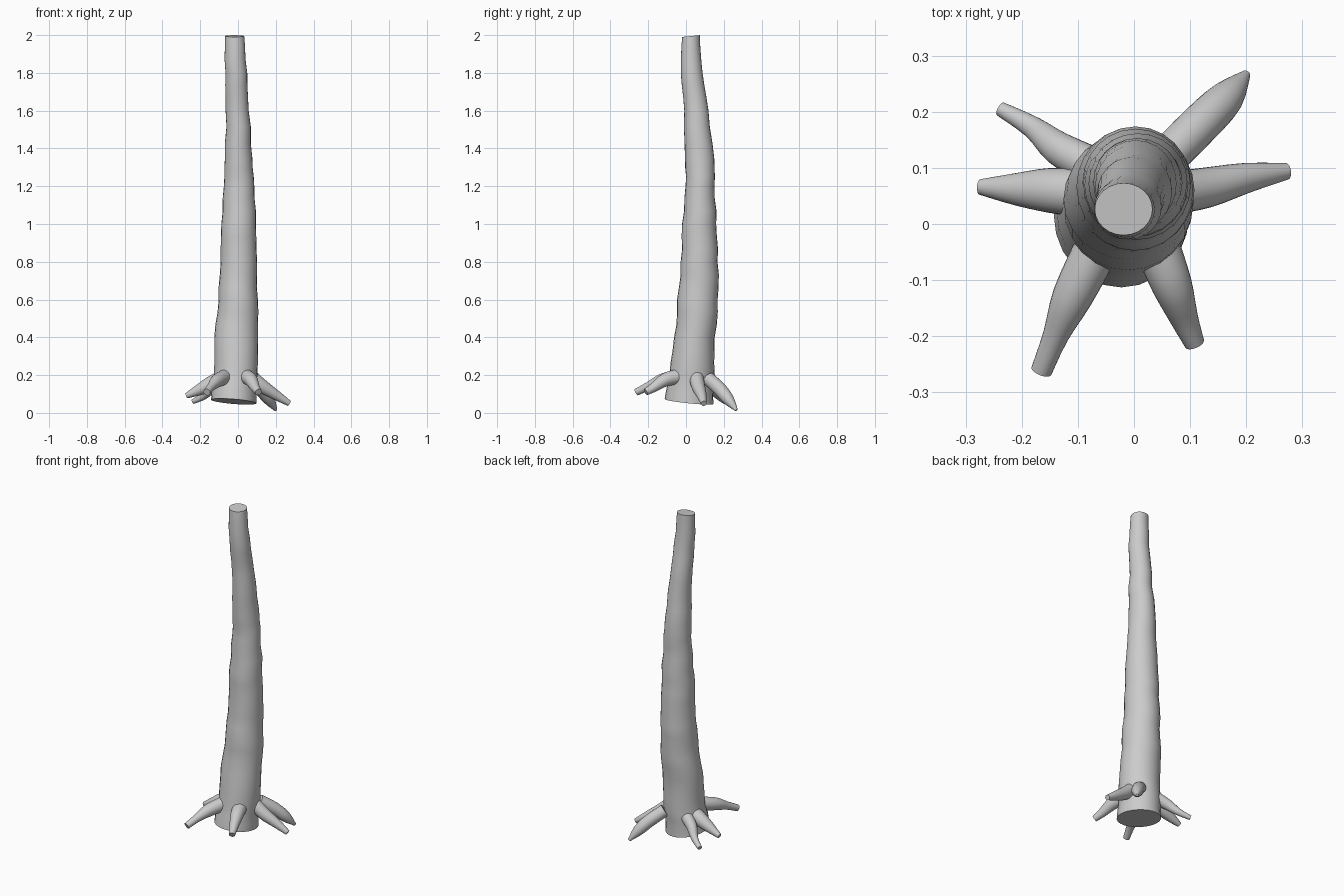
import bpy
import bmesh
import math
import random
from mathutils import Vector

random.seed(4)
SIDES = 24

default_cube = bpy.data.objects.get("Cube")
if default_cube:
    bpy.data.objects.remove(default_cube, do_unlink=True)

# One grey for the whole stump and its roots
bark = bpy.data.materials.new("bark_grey")
bark.use_nodes = True
grey = (0.6, 0.6, 0.6, 1)
bark.diffuse_color = grey
bark.node_tree.nodes["Principled BSDF"].inputs["Base Color"].default_value = grey


def skin_rings(name, rings):
    """Join rings of points into a closed, smooth tube with flat ends."""
    bm = bmesh.new()
    loops = [[bm.verts.new(point) for point in ring] for ring in rings]
    for low, high in zip(loops, loops[1:]):
        for i in range(len(low)):
            j = (i + 1) % len(low)
            bm.faces.new((low[i], low[j], high[j], high[i]))
    bm.faces.new(loops[0][::-1])
    bm.faces.new(loops[-1])
    bmesh.ops.recalc_face_normals(bm, faces=bm.faces)
    mesh = bpy.data.meshes.new(name)
    bm.to_mesh(mesh)
    bm.free()
    mesh.materials.append(bark)
    obj = bpy.data.objects.new(name, mesh)
    bpy.context.collection.objects.link(obj)
    bpy.ops.object.select_all(action="DESELECT")
    obj.select_set(True)
    bpy.context.view_layer.objects.active = obj
    bpy.ops.object.shade_smooth_by_angle(angle=math.radians(45))
    return obj


def spline(keys, steps):
    """Smoothly interpolate a list of equal length tuples."""
    keys = [Vector(key) for key in keys]
    padded = [keys[0]] + keys + [keys[-1]]
    result = []
    for a, b, c, d in zip(padded, padded[1:], padded[2:], padded[3:]):
        for s in range(steps):
            t = s / steps
            result.append(b + (c - a) * (t / 2)
                          + (a * 2 - b * 5 + c * 4 - d) * (t * t / 2)
                          + (b * 3 - a - c * 3 + d) * (t ** 3 / 2))
    return result + [keys[-1]]


# Trunk: height, then the right, left, front and back limits
heights = [0.06, 0.2, 0.4, 0.6, 0.8, 1.0, 1.2, 1.35, 1.6, 1.8, 1.995]
right = [-0.143, -0.13, -0.123, -0.105, -0.095, -0.088, -0.078, -0.07, -0.062, -0.07, -0.07]
left = [0.098, 0.1, 0.108, 0.103, 0.098, 0.095, 0.083, 0.075, 0.06, 0.045, 0.033]
front = [-0.113, -0.09, -0.06, -0.045, -0.025, -0.018, -0.003, -0.005, -0.01, -0.025, -0.02]
back = [0.145, 0.15, 0.155, 0.17, 0.17, 0.163, 0.15, 0.15, 0.118, 0.09, 0.073]


def resample(values):
    return [point.x for point in spline([(v, 0) for v in values], 3)]


sections = list(zip(*map(resample, (heights, right, left, front, back))))
trunk_rings = []
for n, (z, x0, x1, y0, y1) in enumerate(sections):
    is_end = n in (0, len(sections) - 1)
    wobble = 0 if is_end else 0.004
    cx = (x0 + x1) / 2 + random.uniform(-wobble, wobble)
    cy = (y0 + y1) / 2 + random.uniform(-wobble, wobble)
    ring = []
    for i in range(SIDES):
        angle = math.tau * i / SIDES
        dx = math.cos(angle) * (x1 - x0) / 2
        dy = math.sin(angle) * (y1 - y0) / 2
        # The cut ends lean a little
        tilt = 0
        if n == 0:
            tilt = -0.08 * dx - 0.1 * dy
        elif is_end:
            tilt = 0.1 * dy
        ring.append((cx + dx, cy + dy, z + tilt))
    trunk_rings.append(ring)
skin_rings("trunk", trunk_rings)

# Roots: points along each one as x, y, z, radius
roots = {
    "front_right_root": [(-0.07, -0.05, 0.19, 0.04), (-0.11, -0.13, 0.17, 0.036),
                         (-0.14, -0.2, 0.14, 0.023), (-0.165, -0.262, 0.11, 0.019)],
    "front_left_root": [(0.045, -0.05, 0.19, 0.04), (0.068, -0.11, 0.175, 0.036),
                        (0.09, -0.17, 0.135, 0.025), (0.108, -0.213, 0.11, 0.018)],
    "left_root": [(0.07, 0.055, 0.19, 0.038), (0.13, 0.065, 0.14, 0.036),
                  (0.2, 0.082, 0.095, 0.027), (0.272, 0.094, 0.05, 0.015)],
    "back_left_root": [(0.06, 0.12, 0.18, 0.036), (0.12, 0.18, 0.125, 0.036),
                       (0.165, 0.225, 0.07, 0.031), (0.2, 0.267, 0.015, 0.008)],
    "back_right_root": [(-0.08, 0.105, 0.17, 0.035), (-0.135, 0.135, 0.135, 0.03),
                        (-0.18, 0.172, 0.09, 0.02), (-0.238, 0.205, 0.06, 0.013)],
    "right_root": [(-0.09, 0.055, 0.18, 0.043), (-0.15, 0.06, 0.15, 0.04),
                   (-0.21, 0.062, 0.12, 0.029), (-0.274, 0.066, 0.09, 0.014)],
}
for name, keys in roots.items():
    path = spline(keys, 3)
    rings = []
    for n, point in enumerate(path):
        before = path[max(n - 1, 0)].to_3d()
        after = path[min(n + 1, len(path) - 1)].to_3d()
        direction = (after - before).normalized()
        side = direction.cross(Vector((0, 0, 1))).normalized()
        up = side.cross(direction)
        rings.append([point.to_3d() + (side * math.cos(math.tau * i / SIDES)
                      + up * math.sin(math.tau * i / SIDES)) * point.w
                      for i in range(SIDES)])
    skin_rings(name, rings)
